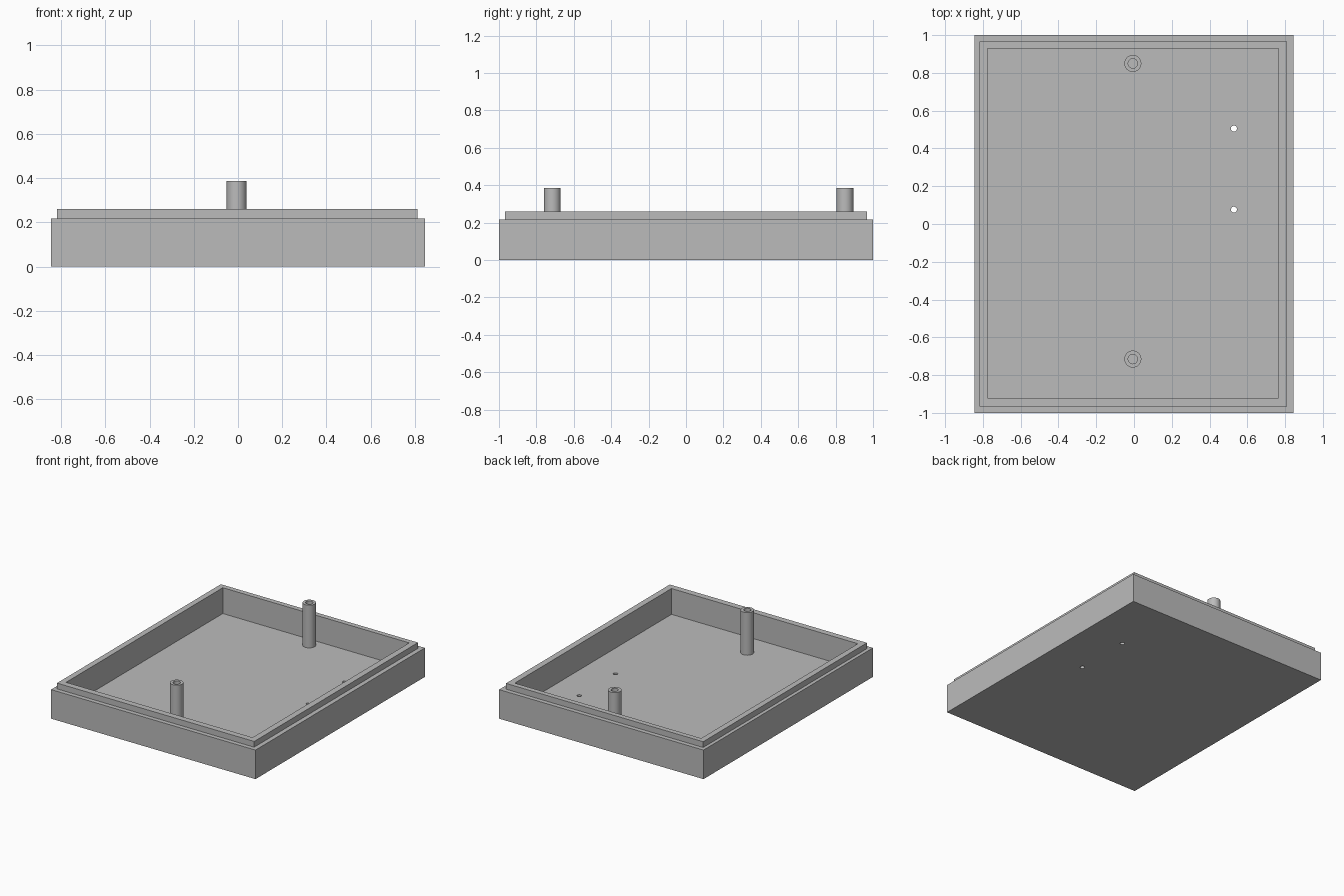
import bpy, bmesh, math

if "Cube" in bpy.data.objects:
    bpy.data.objects.remove(bpy.data.objects["Cube"], do_unlink=True)

grey = bpy.data.materials.new("plain grey")
grey.use_nodes = True
colour = (0.5, 0.5, 0.5, 1)
grey.diffuse_color = colour
grey.node_tree.nodes["Principled BSDF"].inputs["Base Color"].default_value = colour


def rectangle(x0, x1, y0, y1, z):
    return [(x0, y0, z), (x1, y0, z), (x1, y1, z), (x0, y1, z)]


def circle(x, y, radius, z, sides=32):
    angles = [math.tau * i / sides for i in range(sides)]
    return [(x + radius * math.cos(a), y + radius * math.sin(a), z) for a in angles]


def stack(name, rings):
    """Join successive rings with quads and cap both ends."""
    bm = bmesh.new()
    loops = [[bm.verts.new(p) for p in ring] for ring in rings]
    n = len(loops[0])
    for low, high in zip(loops, loops[1:]):
        for i in range(n):
            j = (i + 1) % n
            bm.faces.new((low[i], low[j], high[j], high[i]))
    bm.faces.new(loops[0][::-1])
    bm.faces.new(loops[-1])
    bmesh.ops.recalc_face_normals(bm, faces=bm.faces)
    mesh = bpy.data.meshes.new(name)
    bm.to_mesh(mesh)
    bm.free()
    mesh.materials.append(grey)
    obj = bpy.data.objects.new(name, mesh)
    bpy.context.collection.objects.link(obj)
    return obj


def activate(obj):
    bpy.ops.object.select_all(action='DESELECT')
    obj.select_set(True)
    bpy.context.view_layer.objects.active = obj


FLOOR, STEP, RIM, POST_TOP = 0.067, 0.217, 0.26, 0.386
outer = (-0.845, 0.845, -1, 1)
lip = (-0.819, 0.811, -0.967, 0.967)
inner = (-0.776, 0.765, -0.921, 0.929)

# Open tray with a stepped lip around the rim
tray = stack("tray", [
    rectangle(*outer, 0), rectangle(*outer, STEP),
    rectangle(*lip, STEP), rectangle(*lip, RIM),
    rectangle(*inner, RIM), rectangle(*inner, FLOOR)])

# Two small holes through the floor
for y in (0.505, 0.076):
    cutter = stack("hole_cutter", [circle(0.529, y, 0.016, z) for z in (-0.1, 0.15)])
    cutter.hide_render = True
    cut = tray.modifiers.new("floor hole", 'BOOLEAN')
    cut.operation = 'DIFFERENCE'
    cut.solver = 'EXACT'
    cut.object = cutter
    activate(tray)
    bpy.ops.object.modifier_apply(modifier=cut.name)
    bpy.data.objects.remove(cutter, do_unlink=True)

# Hollow screw posts standing on the floor
for name, y in (("front_post", -0.715), ("back_post", 0.85)):
    post = stack(name, [
        circle(-0.006, y, radius, z) for radius, z in (
            (0.045, FLOOR - 0.005), (0.045, POST_TOP),
            (0.025, POST_TOP), (0.025, FLOOR + 0.002))])
    activate(post)
    bpy.ops.object.shade_smooth_by_angle(angle=math.radians(30))
